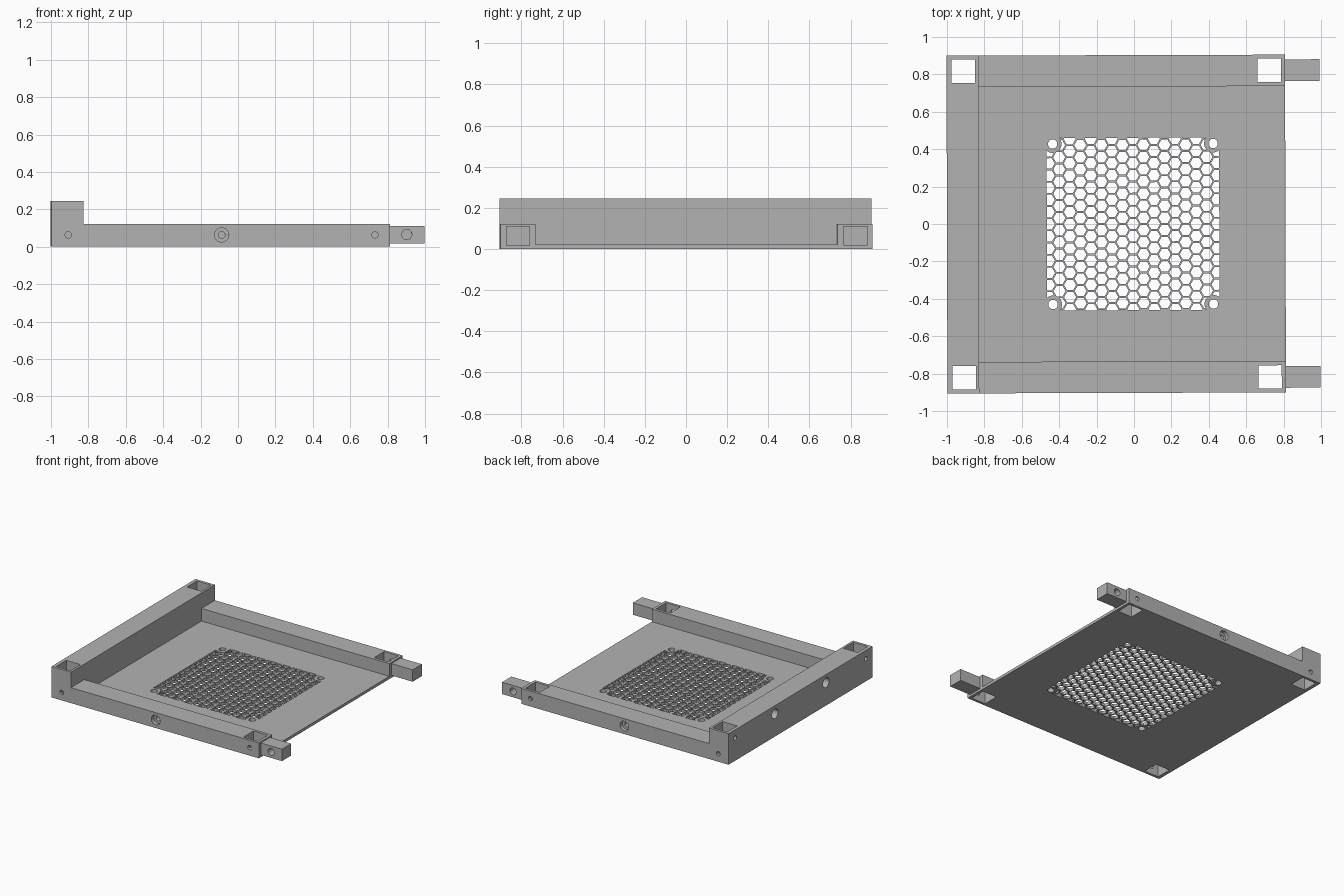
import bpy, bmesh, math
from mathutils import Matrix, Vector

cube = bpy.data.objects.get("Cube")
if cube:
    bpy.data.objects.remove(cube, do_unlink=True)

GREY = (0.45, 0.45, 0.45, 1)
mat = bpy.data.materials.new("plain grey")
mat.use_nodes = True
mat.diffuse_color = GREY
mat.node_tree.nodes["Principled BSDF"].inputs["Base Color"].default_value = GREY


def add_object(name, bm):
    mesh = bpy.data.meshes.new(name)
    bm.to_mesh(mesh)
    bm.free()
    mesh.materials.append(mat)
    obj = bpy.data.objects.new(name, mesh)
    bpy.context.collection.objects.link(obj)
    return obj


def box(name, x, y, z):
    bm = bmesh.new()
    lo, hi = (Vector(p) for p in zip(x, y, z))
    m = Matrix.Translation((lo + hi) / 2) @ Matrix.Diagonal((hi - lo).to_4d())
    bmesh.ops.create_cube(bm, size=1, matrix=m)
    return add_object(name, bm)


def prism(bm, centre, radius, depth, sides=32, axis="Z"):
    turn = {"X": Matrix.Rotation(math.pi / 2, 4, "Y"),
            "Y": Matrix.Rotation(math.pi / 2, 4, "X"), "Z": Matrix()}[axis]
    bmesh.ops.create_cone(bm, cap_ends=True, segments=sides, radius1=radius,
                          radius2=radius, depth=depth,
                          matrix=Matrix.Translation(centre) @ turn)


def combine(obj, cutter, operation="DIFFERENCE"):
    """Apply a boolean and discard the cutter."""
    cutter.hide_render = True
    mod = obj.modifiers.new("cut", "BOOLEAN")
    mod.operation, mod.solver, mod.object = operation, "EXACT", cutter
    graph = bpy.context.evaluated_depsgraph_get()
    mesh = bpy.data.meshes.new_from_object(obj.evaluated_get(graph))
    obj.modifiers.clear()
    obj.data = mesh
    bpy.data.objects.remove(cutter, do_unlink=True)


def drill(obj, centre, radius, depth, axis):
    """Bore a round hole, depth measured on both sides of the face."""
    bm = bmesh.new()
    prism(bm, centre, radius, depth * 2, axis=axis)
    combine(obj, box_free(bm))


def box_free(bm):
    return add_object("cutter", bm)


def post_hole(obj, x, y):
    h = 0.0625
    combine(obj, box("cutter", (x - h, x + h), (y - h, y + h), (-0.1, 0.4)))


LEFT, WALL, RIGHT = -1.0, -0.83, 0.81
EDGE, INNER, POST = 0.903, 0.735, 0.82
RAIL_H, WALL_H, PLATE_H = 0.122, 0.245, 0.022
LOW_Z, HIGH_Z = 0.063, 0.18
SMALL, LARGE = 0.017, 0.038
parts = []

# Tall end wall with post holes, pin holes and two blind sockets
wall = box("end_wall", (LEFT, WALL), (-EDGE, EDGE), (0, WALL_H))
for s in (-1, 1):
    post_hole(wall, -0.91, s * POST)
    drill(wall, (-0.91, s * EDGE, LOW_Z), SMALL, 0.07, "Y")
    drill(wall, (LEFT, s * POST, HIGH_Z), SMALL, 0.07, "X")
    drill(wall, (LEFT, s * 0.32, HIGH_Z), LARGE, 0.1, "X")
parts.append(wall)

# Side rails with counterbored centre holes, and the pegs at their ends
for s, side in ((-1, "front"), (1, "back")):
    rail = box(side + "_rail", (WALL, RIGHT), sorted((s * INNER, s * EDGE)), (0, RAIL_H))
    post_hole(rail, 0.725, s * POST)
    drill(rail, (0.73, s * EDGE, LOW_Z), SMALL, 0.07, "Y")
    drill(rail, (-0.09, s * EDGE, LOW_Z), LARGE, 0.03, "Y")
    drill(rail, (-0.09, s * EDGE, LOW_Z), 0.018, 0.12, "Y")
    y0 = s * POST
    peg = box(side + "_peg", (RIGHT, 0.995), (y0 - 0.058, y0 + 0.058), (0.018, 0.112))
    drill(peg, (0.9, y0 + s * 0.058, 0.065), 0.027, 0.08, "Y")
    parts += [rail, peg]

# Floor plate with a honeycomb vent
plate = box("floor_plate", (WALL, RIGHT), (-INNER, INNER), (0, PLATE_H))
VENT, PITCH, CX = 0.461, 0.065, -0.005
step = PITCH * math.sqrt(3) / 2
bm = bmesh.new()
for i in range(-9, 10):
    for j in range(-8, 9):
        x, y = i * step, (j + (i % 2) / 2) * PITCH
        if max(abs(x), abs(y)) < VENT + 0.03:
            before = set(bm.verts)
            prism(bm, (0, 0, 0), 0.0322, 0.2, sides=6)
            new = [v for v in bm.verts if v not in before]
            # Flat sides face the y direction
            start = min(abs(v.co.y) for v in new)
            if start > 0.001:
                bmesh.ops.rotate(bm, verts=new, matrix=Matrix.Rotation(math.pi / 6, 3, "Z"))
            bmesh.ops.translate(bm, verts=new, vec=(CX + x, y, 0))
cells = add_object("vent_cells", bm)

# Keep solid lugs round the four screw holes
window = box("vent_window", (CX - VENT, CX + VENT), (-VENT, VENT), (-0.05, 0.05))
screws = [(CX + sx * 0.429, sy * 0.429, 0) for sx in (-1, 1) for sy in (-1, 1)]
for p in screws:
    drill(window, p, 0.048, 0.2, "Z")
combine(cells, window, "INTERSECT")
combine(plate, cells)
for p in screws:
    drill(plate, p, 0.025, 0.2, "Z")
parts.append(plate)

# The whole tray sits very slightly turned
for obj in parts:
    obj.data.transform(Matrix.Rotation(0.003, 4, "Z"))
    if not obj.data.materials:
        obj.data.materials.append(mat)
    bpy.ops.object.select_all(action="DESELECT")
    obj.select_set(True)
    bpy.context.view_layer.objects.active = obj
    bpy.ops.object.shade_smooth_by_angle(angle=math.radians(30))
